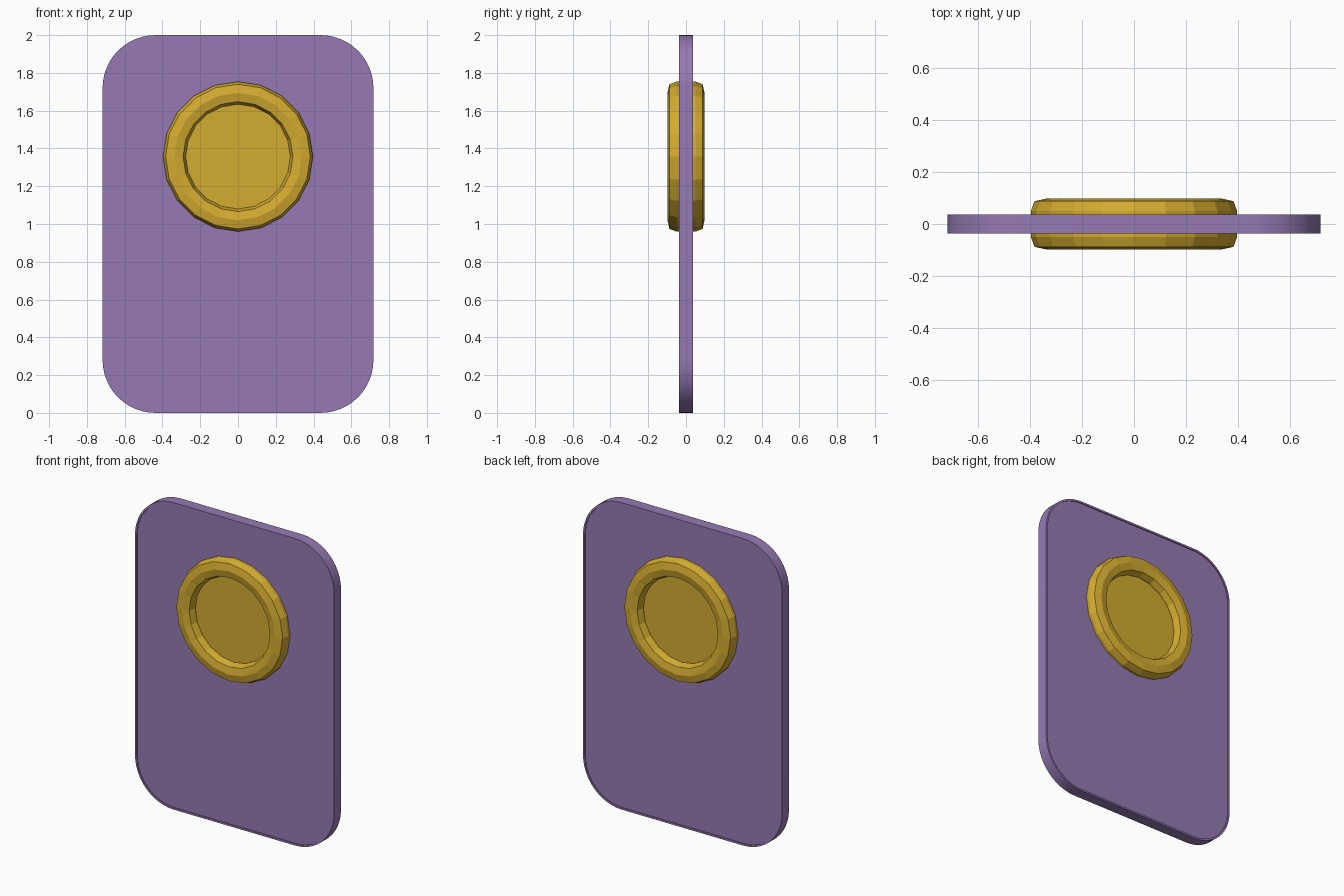
import bpy, bmesh, math

if "Cube" in bpy.data.objects:
    bpy.data.objects.remove(bpy.data.objects["Cube"])


def linear(c):
    c /= 255
    return c / 12.92 if c <= 0.04045 else ((c + 0.055) / 1.055) ** 2.4


def material(name, rgb):
    m = bpy.data.materials.new(name)
    m.diffuse_color = [linear(c) for c in rgb] + [1]
    m.use_nodes = True
    m.node_tree.nodes["Principled BSDF"].inputs["Base Color"].default_value = m.diffuse_color
    return m


def make_object(name, bm, mat):
    bmesh.ops.recalc_face_normals(bm, faces=bm.faces)
    me = bpy.data.meshes.new(name)
    bm.to_mesh(me)
    bm.free()
    me.materials.append(mat)
    ob = bpy.data.objects.new(name, me)
    bpy.context.collection.objects.link(ob)
    return ob


def loft(bm, loops, closed=False):
    """Bridge vertex loops in order; cap the ends unless closed."""
    rings = [[bm.verts.new(p) for p in loop] for loop in loops]
    n = len(rings[0])
    pairs = list(zip(rings, rings[1:]))
    if closed:
        pairs.append((rings[-1], rings[0]))
    for a, b in pairs:
        for i in range(n):
            j = (i + 1) % n
            bm.faces.new((a[i], a[j], b[j], b[i]))
    if not closed:
        bm.faces.new(rings[0])
        bm.faces.new(rings[-1])


def rounded_rect(inset, y, hw=0.717, hh=1.0, r=0.28, seg=12):
    pts = []
    for k, (sx, sz) in enumerate([(1, 1), (-1, 1), (-1, -1), (1, -1)]):
        for i in range(seg + 1):
            a = math.pi / 2 * (k + i / seg)
            pts.append((sx * (hw - r) + (r - inset) * math.cos(a), y,
                        1 + sz * (hh - r) + (r - inset) * math.sin(a)))
    return pts


def circle(r, y, n=20, cz=1.357):
    return [(r * math.cos(2 * math.pi * i / n), y,
             cz + r * math.sin(2 * math.pi * i / n)) for i in range(n)]


purple = material("purple", (150, 122, 180))
gold = material("gold", (212, 172, 48))

# Rounded plate with a thin raised rim on both faces
T, D, W = 0.036, 0.006, 0.012
bm = bmesh.new()
loft(bm, [rounded_rect(W, -T + D), rounded_rect(W, -T), rounded_rect(0, -T),
          rounded_rect(0, T), rounded_rect(W, T), rounded_rect(W, T - D)])
plate = make_object("plate", bm, purple)
bpy.context.view_layer.objects.active = plate
plate.select_set(True)
bpy.ops.object.shade_smooth_by_angle(angle=math.radians(30))

# Faceted ring passing through the plate
front = [(0.277, -0.05), (0.291, -0.088), (0.337, -0.098), (0.383, -0.088), (0.397, -0.05)]
profile = front + [(r, -y) for r, y in reversed(front)]
bm = bmesh.new()
loft(bm, [circle(r, y) for r, y in profile], closed=True)
make_object("ring", bm, gold)

# Flat disc filling the ring
bm = bmesh.new()
loft(bm, [circle(0.285, -0.043), circle(0.285, 0.043)])
make_object("disc", bm, gold)
